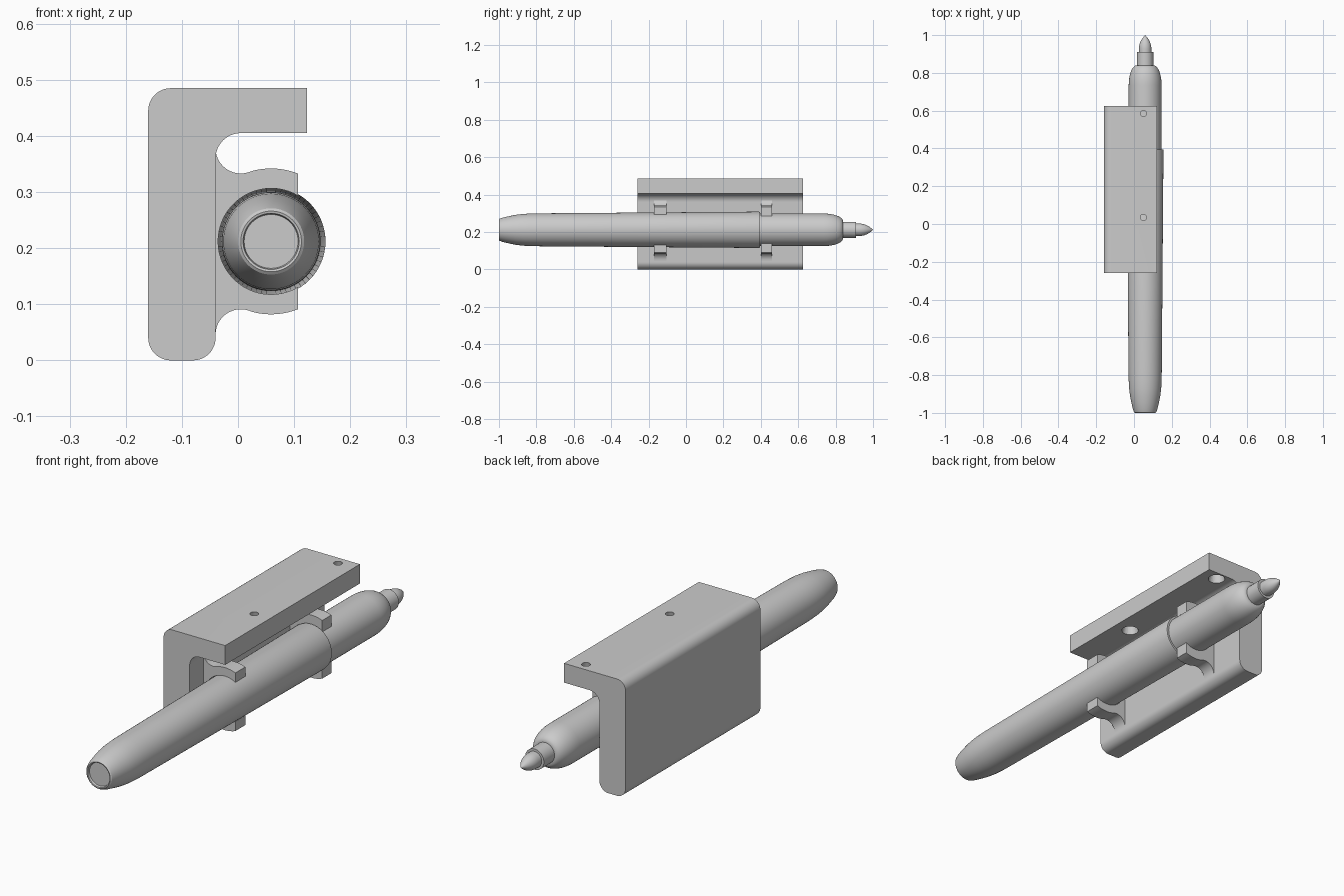
import bpy, bmesh
from math import sin, cos, pi, radians, degrees, acos

if "Cube" in bpy.data.objects:
    bpy.data.objects.remove(bpy.data.objects["Cube"])

CX, CZ = 0.059, 0.212          # pen axis


def finish(name, bm, smooth=True):
    bmesh.ops.remove_doubles(bm, verts=bm.verts, dist=1e-5)
    bmesh.ops.recalc_face_normals(bm, faces=bm.faces)
    me = bpy.data.meshes.new(name)
    bm.to_mesh(me)
    bm.free()
    ob = bpy.data.objects.new(name, me)
    bpy.context.collection.objects.link(ob)
    if smooth:
        shade(ob)
    return ob


def shade(ob):
    bpy.ops.object.select_all(action='DESELECT')
    ob.select_set(True)
    bpy.context.view_layer.objects.active = ob
    bpy.ops.object.shade_smooth_by_angle(angle=radians(30))


def arc(cx, cz, r, a0, a1, n=12):
    return [(cx + r * cos(radians(a0 + (a1 - a0) * i / n)),
             cz + r * sin(radians(a0 + (a1 - a0) * i / n))) for i in range(n + 1)]


def extrude_y(name, profile, y0, y1):
    bm = bmesh.new()
    face = bm.faces.new([bm.verts.new((x, y0, z)) for x, z in profile])
    new = bmesh.ops.extrude_face_region(bm, geom=[face])['geom']
    bmesh.ops.translate(bm, vec=(0, y1 - y0, 0),
                        verts=[v for v in new if isinstance(v, bmesh.types.BMVert)])
    return finish(name, bm)


def lathe_y(name, profile, n=64):
    # profile of (radius, y) spun around the pen axis
    bm = bmesh.new()
    vs = [bm.verts.new((CX + r, y, CZ)) for r, y in profile]
    es = [bm.edges.new(p) for p in zip(vs, vs[1:])]
    bmesh.ops.spin(bm, geom=vs + es, cent=(CX, 0, CZ), axis=(0, 1, 0),
                   angle=2 * pi, steps=n, use_duplicate=False)
    return finish(name, bm)


# Bracket: back plate and top flange with rounded corners
bracket = extrude_y("bracket",
                    arc(-0.12, 0.04, 0.04, 180, 270) + arc(-0.08, 0.04, 0.04, 270, 360)
                    + arc(0.005, 0.36, 0.045, 180, 90) + [(0.123, 0.405), (0.123, 0.485)]
                    + arc(-0.12, 0.445, 0.04, 90, 180), -0.26, 0.625)

# Countersunk screw holes, wide on the underside
for y in (0.035, 0.585):
    bm = bmesh.new()
    bmesh.ops.create_cone(bm, cap_ends=True, segments=32, radius1=0.036,
                          radius2=0.0145, depth=0.10)
    bmesh.ops.translate(bm, vec=(0.05, y, 0.445), verts=bm.verts)
    cutter = finish("hole_cutter", bm, False)
    cutter.hide_render = True
    mod = bracket.modifiers.new("hole", 'BOOLEAN')
    mod.object, mod.operation, mod.solver = cutter, 'DIFFERENCE', 'EXACT'
    bpy.context.view_layer.objects.active = bracket
    bpy.ops.object.modifier_apply(modifier=mod.name)
    bpy.data.objects.remove(cutter)
shade(bracket)

# Spring clips gripping the pen, filleted into the plate
for name, y0, y1, r in (("rear_clip", -0.17, -0.105, 0.0945),
                        ("front_clip", 0.40, 0.46, 0.0875)):
    tip_out, tip_in = (degrees(acos(0.048 / q)) for q in (0.13, r))
    upper = ([(-0.06, 0.378)] + arc(0.005, 0.378, 0.045, 180, 288)
             + arc(CX, CZ, 0.13, 108, tip_out, 10)[1:])
    lower = [(x, 2 * CZ - z) for x, z in reversed(upper)]
    extrude_y(name, upper + arc(CX, CZ, r, tip_in, 360 - tip_in, 40) + lower, y0, y1)

# Pen cap with a rimmed, slightly recessed end
lathe_y("pen_cap", [(0, -0.99), (0.048, -0.99), (0.05, -0.999), (0.054, -1), (0.059, -0.996),
                    (0.065, -0.98), (0.073, -0.945), (0.08, -0.91), (0.085, -0.87),
                    (0.0875, -0.82), (0.088, -0.78), (0.097, 0.388), (0.0955, 0.395),
                    (0.086, 0.395), (0, 0.38)])

# Pen barrel with rounded shoulder
shoulder = [(0.045 + 0.042 * cos(i * pi / 20), 0.735 + 0.105 * sin(i * pi / 20))
            for i in range(11)]
lathe_y("pen_barrel", [(0, 0.385), (0.087, 0.385)] + shoulder + [(0, 0.84)])

# Collar and felt tip
lathe_y("tip_collar", [(0, 0.82), (0.043, 0.82), (0.043, 0.91), (0, 0.91)])
tip = [(0.033 * (1 - (i / 12) ** 2.2), 0.925 + 0.075 * i / 12) for i in range(12)]
lathe_y("felt_tip", [(0, 0.90), (0.033, 0.90)] + tip + [(0, 1.0)])
